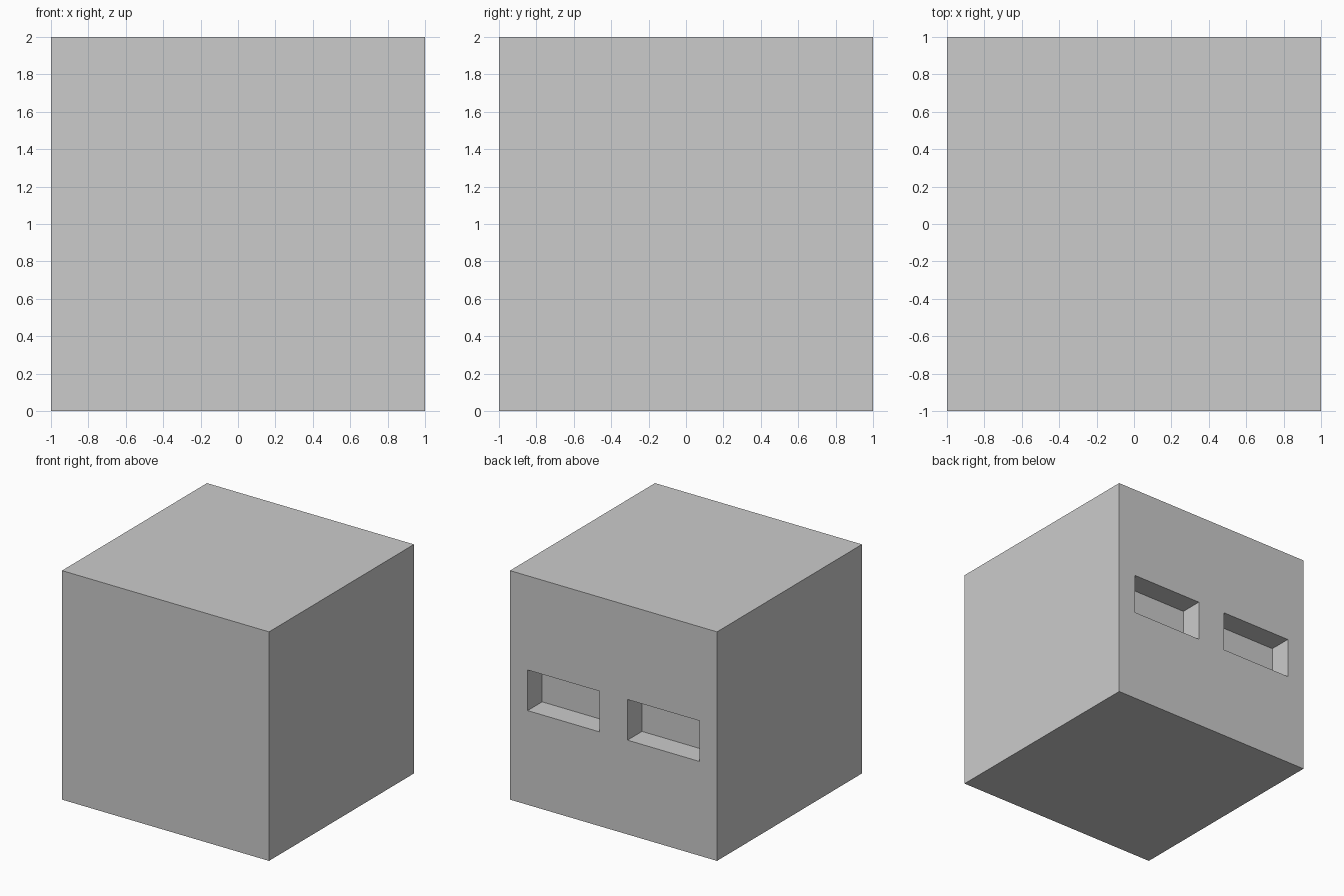
import bpy

if "Cube" in bpy.data.objects:
    bpy.data.objects.remove(bpy.data.objects["Cube"])


def box(name, lo, hi):
    """Axis-aligned box between two corners."""
    centre = [(a + b) / 2 for a, b in zip(lo, hi)]
    bpy.ops.mesh.primitive_cube_add(size=1, location=centre)
    obj = bpy.context.object
    obj.name = name
    obj.scale = [b - a for a, b in zip(lo, hi)]
    bpy.ops.object.transform_apply(location=True, rotation=False, scale=True)
    return obj


# Solid cube body
body = box("cube_body", (-1, -1, 0), (1, 1, 2))

# Two mirrored rectangular recesses in the back face
INNER, OUTER, DEPTH = 0.135, 0.83, 0.2
for side in (-1, 1):
    x0, x1 = sorted((side * INNER, side * OUTER))
    cutter = box("recess_cutter", (x0, 1 - DEPTH, 0.823), (x1, 1.2, 1.178))
    cutter.hide_render = True
    mod = body.modifiers.new("recess", 'BOOLEAN')
    mod.operation = 'DIFFERENCE'
    mod.solver = 'EXACT'
    mod.object = cutter
    bpy.context.view_layer.objects.active = body
    bpy.ops.object.modifier_apply(modifier=mod.name)
    bpy.data.objects.remove(cutter)
